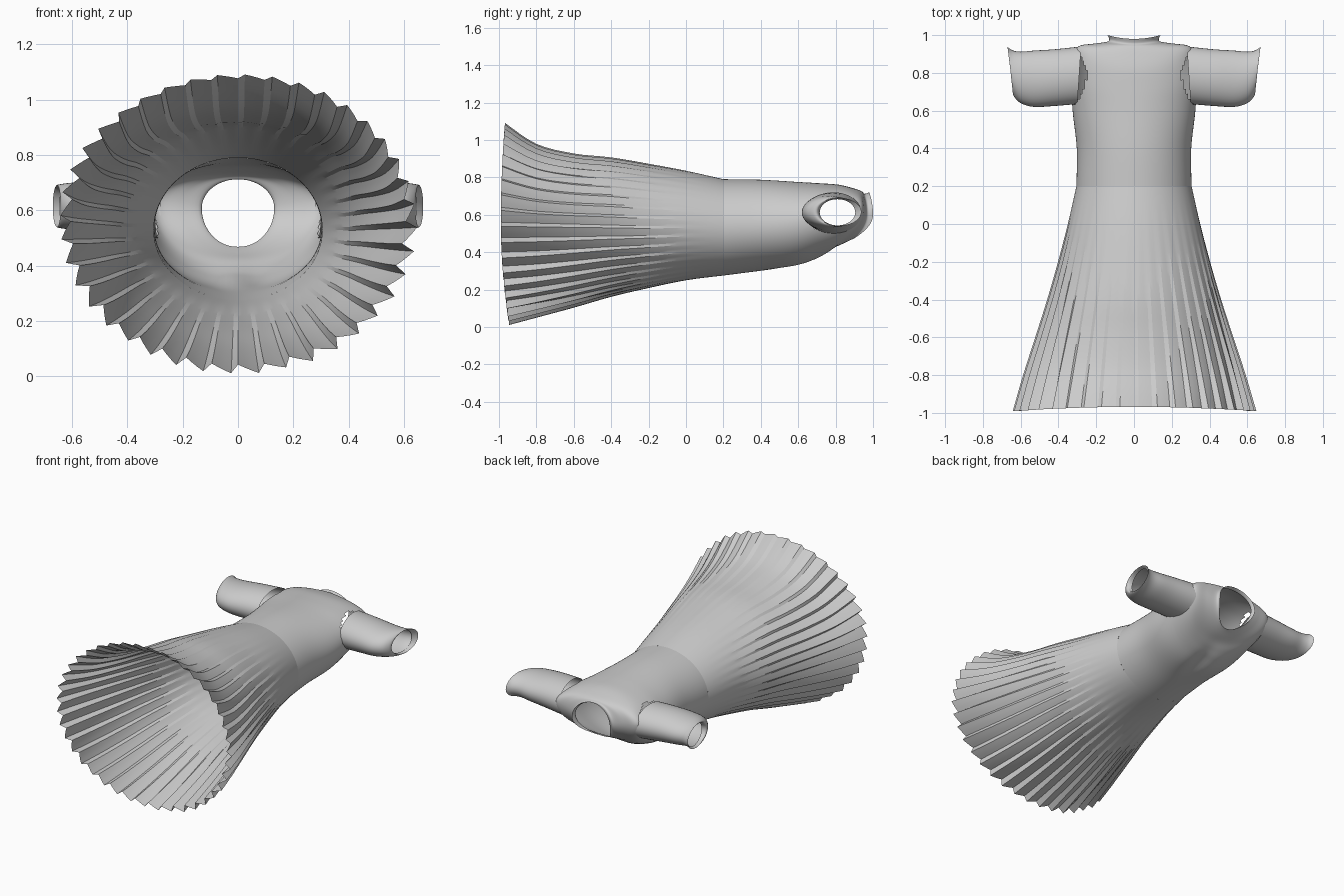
import bpy
import bmesh
import math
import random
from mathutils import Vector

random.seed(4)
if "Cube" in bpy.data.objects:
    bpy.data.objects.remove(bpy.data.objects["Cube"], do_unlink=True)


def smooth_rows(rows, steps):
    """Catmull-Rom interpolation through a list of equal-length rows."""
    padded = [rows[0]] + rows + [rows[-1]]
    result = []
    for k in range(len(rows) - 1):
        a, b, c, d = (Vector(r) for r in padded[k:k + 4])
        for s in range(steps):
            t = s / steps
            result.append(b + (c - a) * t / 2
                          + (a * 2 - b * 5 + c * 4 - d) * t * t / 2
                          + (b * 3 - a - c * 3 + d) * t ** 3 / 2)
    result.append(Vector(rows[-1]))
    return result


def loft(name, rows, segments, point, sharp, skip=None):
    """Open tube: point(row, angle, index) places each vertex."""
    bm = bmesh.new()
    rings = []
    for row in rows:
        rings.append([bm.verts.new(point(row, math.tau * j / segments, j))
                      for j in range(segments)])
    for lower, upper in zip(rings, rings[1:]):
        for j in range(segments):
            n = (j + 1) % segments
            bm.faces.new((lower[j], upper[j], upper[n], lower[n]))
    if skip:
        holes = [f for f in bm.faces if skip(f.calc_center_median())]
        bmesh.ops.delete(bm, geom=holes, context='FACES')
    mesh = bpy.data.meshes.new(name)
    bm.to_mesh(mesh)
    bm.free()
    obj = bpy.data.objects.new(name, mesh)
    bpy.context.collection.objects.link(obj)
    bpy.ops.object.select_all(action='DESELECT')
    obj.select_set(True)
    bpy.context.view_layer.objects.active = obj
    bpy.ops.object.shade_smooth_by_angle(angle=math.radians(sharp))
    return obj


def body_point(row, angle):
    """Ring given by half width and the side, back and front (y, z)."""
    width, side_y, side_z, back_y, back_z, front_y, front_z = row
    s = math.sin(angle)
    end_y, end_z = (back_y, back_z) if s > 0 else (front_y, front_z)
    return Vector((width * math.cos(angle),
                   side_y + (end_y - side_y) * s * s,
                   side_z + (end_z - side_z) * abs(s)))


# Skirt: flared tube with knife pleats that deepen toward the hem
PLEATS, PER_PLEAT = 40, 4
depths = [random.uniform(0.75, 1.2) for _ in range(PLEATS)]


def skirt_point(row, angle, j):
    p = body_point(row, angle)
    drop = max(0, (0.12 - row[1]) / 1.1)
    fold = (j % PER_PLEAT) / (PER_PLEAT - 1) - 0.5
    fade = 1 - 0.55 * max(0, math.sin(angle)) ** 2
    scale = 1 + 0.065 * fade * depths[j // PER_PLEAT] * fold * drop ** 1.2
    return Vector((p.x * scale, p.y, row[2] + (p.z - row[2]) * scale))


def level(width, y, side, back, front):
    return (width, y, side, y, back, y, front)


skirt_rows = [
    (.625, -.99, .56, -.968, 1.085, -.945, .025),
    level(.575, -.8, .555, .975, .06),
    level(.515, -.6, .55, .925, .11),
    level(.455, -.4, .545, .905, .165),
    level(.4, -.2, .54, .872, .21),
    level(.35, 0, .54, .835, .25),
    level(.305, .2, .53, .79, .275),
]
loft("skirt", smooth_rows(skirt_rows, 4), PLEATS * PER_PLEAT, skirt_point, 16)


# Bodice: waist to collar, with a shallow valley at the bust and open armholes
def bodice_point(row, angle, j):
    p = body_point(row, angle)
    if math.sin(angle) < 0:
        valley = (p.x / .06) ** 2 + ((p.y - .62) / .12) ** 2
        p.z += .02 * math.exp(-valley)
    return p


def armhole(c):
    return (abs(c.x) > .24
            and ((c.y - .785) / .14) ** 2 + ((c.z - .61) / .1) ** 2 < 1)


bodice_rows = [
    level(.305, .2, .53, .79, .275),
    level(.303, .4, .54, .787, .3),
    (.325, .6, .56, .6, .775, .58, .318),
    (.33, .75, .6, .72, .768, .68, .35),
    (.32, .88, .62, .82, .76, .74, .385),
    (.295, .94, .63, .9, .74, .79, .42),
    (.21, .955, .625, .94, .725, .84, .445),
    (.135, .968, .61, .955, .712, .88, .465),
    (.14, 1, .6, .98, .72, .89, .468),
]
loft("bodice", smooth_rows(bodice_rows, 5), 96, bodice_point, 40, armhole)


# Sleeves: short tubes with a slanted, slightly turned-in cuff
def sleeve_point(row, angle, j):
    x_low, x_high, y_low, y_high, z_low, z_high = row
    u = (1 + math.cos(angle)) / 2
    v = (1 - math.sin(angle)) / 2
    return Vector((x_low + (x_high - x_low) * u,
                   y_low + (y_high - y_low) * u,
                   z_low + (z_high - z_low) * v))


sleeve_rows = [
    (.3, .28, .635, .94, .5, .72),
    (.42, .42, .625, .925, .51, .715),
    (.53, .53, .62, .918, .52, .705),
    (.6, .6, .64, .912, .53, .7),
    (.635, .645, .675, .92, .535, .695),
    (.64, .67, .7, .938, .54, .69),
    (.615, .645, .715, .905, .543, .683),
]
sleeves = loft("sleeves", smooth_rows(sleeve_rows, 4), 40, sleeve_point, 40)
mirror = sleeves.modifiers.new("mirror_sides", 'MIRROR')
mirror.use_mirror_merge = False
